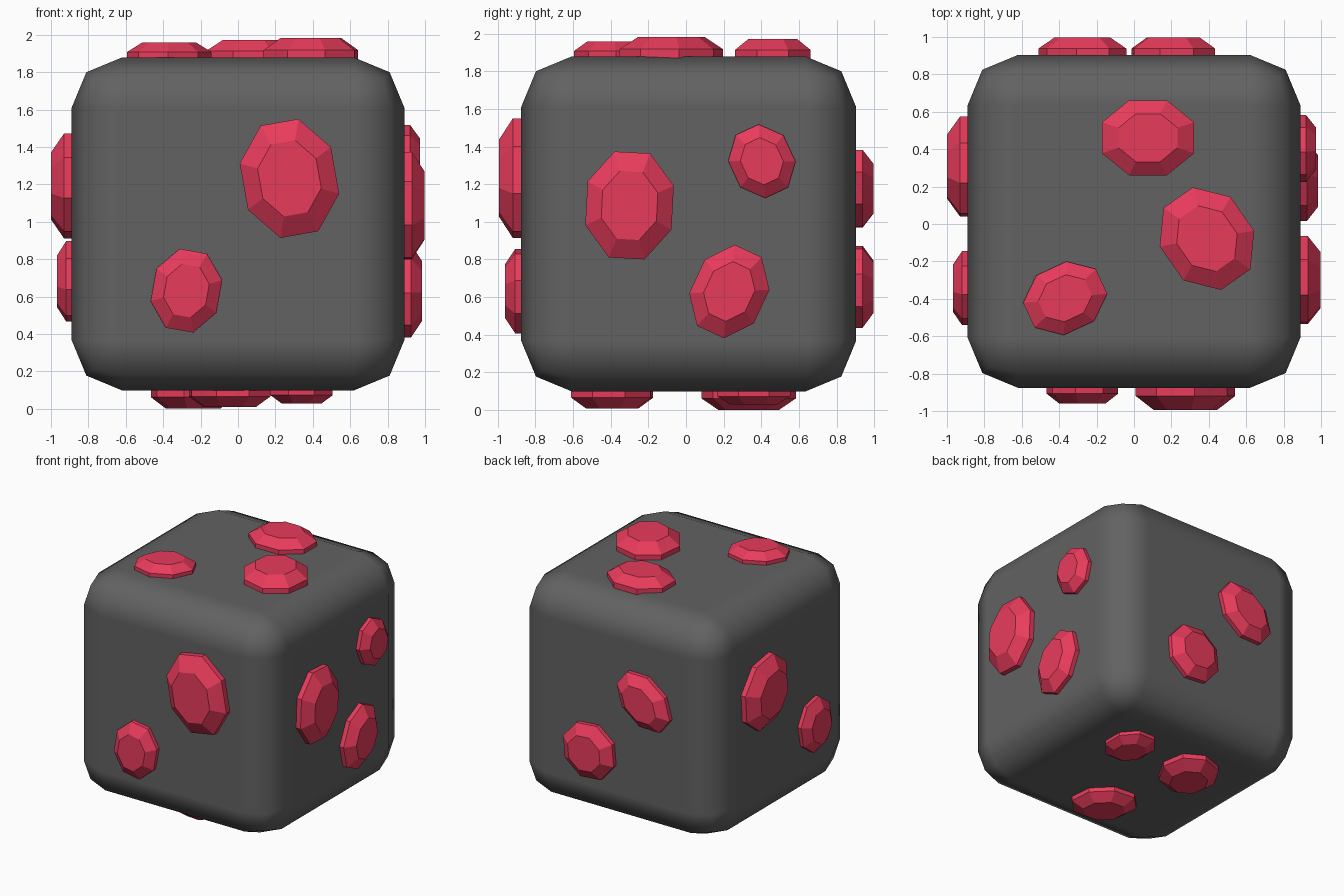
import bpy, math
from mathutils import Vector, Matrix

if "Cube" in bpy.data.objects:
    bpy.data.objects.remove(bpy.data.objects["Cube"])

HALF = 0.89
CENTRE = Vector((0, 0.014, 0.989))


def material(name, rgb):
    m = bpy.data.materials.new(name)
    m.diffuse_color = (*rgb, 1)
    m.use_nodes = True
    m.node_tree.nodes["Principled BSDF"].inputs["Base Color"].default_value = m.diffuse_color
    return m


red = material("red_gem", (0.81, 0.044, 0.105))
dark = material("dark_grey", (0.122, 0.122, 0.122))

# Rounded dark block
bpy.ops.mesh.primitive_cube_add(size=2 * HALF, location=CENTRE)
block = bpy.context.object
block.name = "rounded_block"
block.data.materials.append(dark)
bev = block.modifiers.new("rounding", 'BEVEL')
bev.width = 0.27
bev.segments = 2
bev.limit_method = 'NONE'
bev.harden_normals = True
bpy.ops.object.shade_smooth()


# Cut gem: octagonal girdle wall, sloped crown, flat table
def gem(name, frame, u, v, su, sv, rot, h):
    r = math.radians(rot)
    rings = [(1.0, -0.04), (1.0, 0.37 * h), (0.64, h)]
    verts = []
    for k, d in rings:
        for i in range(8):
            a = math.pi / 8 + i * math.pi / 4
            x, y = k * su * math.cos(a), k * sv * math.sin(a)
            verts.append(frame @ Vector((u + x * math.cos(r) - y * math.sin(r),
                                         v + x * math.sin(r) + y * math.cos(r), d)))
    faces = [tuple(range(7, -1, -1)), tuple(range(16, 24))]
    for j in (0, 8):
        for i in range(8):
            n = (i + 1) % 8
            faces.append((j + i, j + n, j + 8 + n, j + 8 + i))
    me = bpy.data.meshes.new(name)
    me.from_pydata(verts, [], faces)
    me.materials.append(red)
    bpy.context.collection.objects.link(bpy.data.objects.new(name, me))


# Each side: across axis, up axis, gems (u, v, half width, half height, turn, height)
X, Y, Z = Vector((1, 0, 0)), Vector((0, 1, 0)), Vector((0, 0, 1))
sides = {
    "front": (X, Z, [(0.275, 1.232, 0.268, 0.33, 10, 0.118),
                     (-0.276, 0.632, 0.193, 0.232, -10, 0.085)]),
    "right": (Y, Z, [(-0.30, 1.087, 0.248, 0.305, -3, 0.107),
                     (0.403, 1.322, 0.175, 0.20, 25, 0.082),
                     (0.23, 0.63, 0.205, 0.257, -25, 0.095)]),
    "back": (-X, Z, [(0.276, 1.176, 0.26, 0.195, -38, 0.092),
                     (-0.21, 0.655, 0.235, 0.228, 5, 0.092)]),
    "left": (-Y, Z, [(-0.307, 1.192, 0.27, 0.297, -38, 0.11),
                     (0.343, 0.682, 0.2, 0.22, 12, 0.078)]),
    "top": (X, Y, [(0.075, 0.461, 0.266, 0.217, 0, 0.093),
                   (0.39, -0.078, 0.25, 0.29, 35, 0.104),
                   (-0.368, -0.397, 0.232, 0.19, 25, 0.08)]),
    "bottom": (X, -Y, [(0.34, -0.36, 0.18, 0.21, 0, 0.07),
                       (-0.24, -0.333, 0.22, 0.262, 30, 0.098),
                       (-0.045, 0.392, 0.208, 0.247, -45, 0.09)]),
}

for side, (u, v, gems) in sides.items():
    n = u.cross(v)
    # frame sits on the face, with u and v measured from the world origin
    o = n * (HALF + CENTRE.dot(n))
    frame = Matrix.Translation(o) @ Matrix((u, v, n)).transposed().to_4x4()
    for i, g in enumerate(gems):
        gem(f"{side}_gem_{i + 1}", frame, *g)
